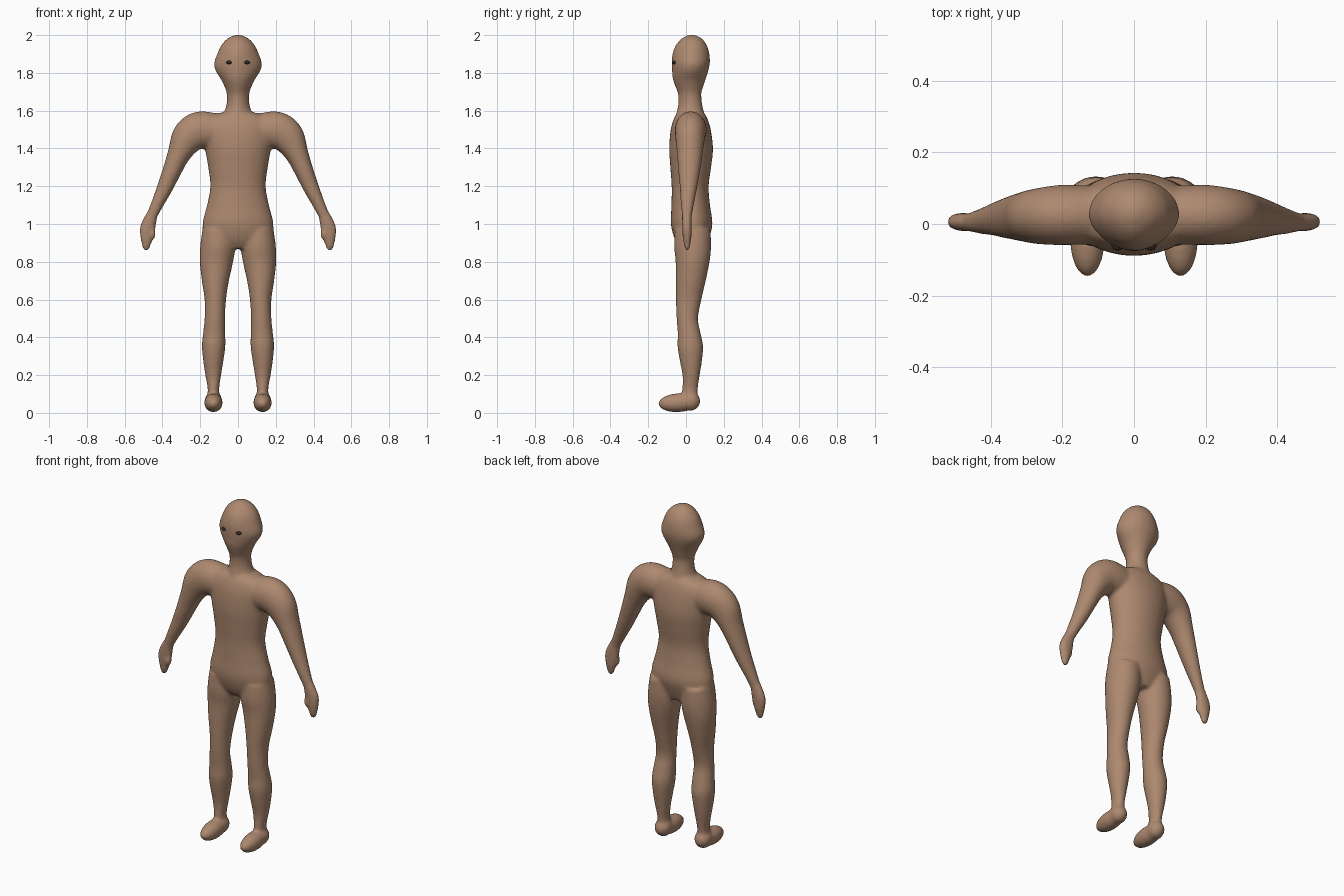
import bpy, bmesh, math
from mathutils import Vector, Matrix

cube = bpy.data.objects.get("Cube")
if cube:
    bpy.data.objects.remove(cube)


def material(name, rgb):
    m = bpy.data.materials.new(name)
    m.use_nodes = True
    m.diffuse_color = (*rgb, 1)
    m.node_tree.nodes["Principled BSDF"].inputs["Base Color"].default_value = (*rgb, 1)
    return m


skin = material("tan skin", (0.42, 0.25, 0.16))
dark = material("dark eye", (0.03, 0.022, 0.02))


def smooth_path(rows, steps=5):
    """Catmull-Rom interpolation of whole section rows."""
    p = [Vector(r) for r in rows]
    p = [p[0] * 2 - p[1]] + p + [p[-1] * 2 - p[-2]]
    out = []
    for a, b, c, d in zip(p, p[1:], p[2:], p[3:]):
        for i in range(steps):
            t = i / steps
            out.append((b * 2 + (c - a) * t + (a * 2 - b * 5 + c * 4 - d) * t * t
                        + (b * 3 - a - c * 3 + d) * t ** 3) * 0.5)
    return out + [p[-2]]


def loft(bm, rows, side=1, front=2.0, n=32):
    """Closed tube through rows of (x, y, z, width radius, depth radius)."""
    secs = smooth_path(rows)
    rings = []
    for i, s in enumerate(secs):
        t = secs[min(i + 1, len(secs) - 1)] - secs[max(i - 1, 0)]
        u = Vector((-t[2], 0, t[0])).normalized()
        ring = []
        for k in range(n):
            c, q = math.cos(k * math.tau / n), math.sin(k * math.tau / n)
            if q < 0:  # a lower power narrows the front half
                c = math.copysign(abs(c) ** (2 / front), c)
                q = -abs(q) ** (2 / front)
            v = Vector(s[:3]) + u * s[3] * c + Vector((0, s[4] * q, 0))
            ring.append(bm.verts.new((v.x * side, v.y, v.z)))
        rings.append(ring)
    faces = [bm.faces.new(rings[0]), bm.faces.new(rings[-1][::-1])]
    for a, b in zip(rings, rings[1:]):
        for k in range(n):
            j = (k + 1) % n
            faces.append(bm.faces.new((a[k], b[k], b[j], a[j])))
    bmesh.ops.recalc_face_normals(bm, faces=faces)


def ball(bm, loc, size, tilt=0.0):
    bmesh.ops.create_uvsphere(bm, u_segments=28, v_segments=16, radius=1,
                              matrix=Matrix.Translation(loc) @ Matrix.Rotation(tilt, 4, 'X')
                              @ Matrix.Diagonal((*size, 1)))


def finish(bm, name, mat):
    me = bpy.data.meshes.new(name)
    bm.to_mesh(me)
    bm.free()
    me.materials.append(mat)
    me.shade_smooth()
    ob = bpy.data.objects.new(name, me)
    bpy.context.collection.objects.link(ob)
    return ob


body = bmesh.new()

# Torso
loft(body, [(0, .035, .87, .10, .065), (0, .03, .92, .17, .09), (0, .03, 1.0, .188, .11),
            (0, .025, 1.1, .164, .102), (0, .022, 1.2, .147, .098), (0, .025, 1.3, .158, .108),
            (0, .027, 1.4, .175, .116), (0, .025, 1.5, .19, .106), (0, .025, 1.56, .165, .088),
            (0, .025, 1.59, .09, .07)])

# Neck and head
loft(body, [(0, .02, 1.54, .10, .08), (0, .022, 1.59, .074, .072), (0, .022, 1.64, .06, .063),
            (0, .019, 1.69, .06, .062), (0, .017, 1.73, .073, .075), (0, .017, 1.77, .093, .088),
            (0, .022, 1.81, .118, .096), (0, .025, 1.85, .127, .101), (0, .026, 1.9, .11, .098),
            (0, .028, 1.945, .09, .083), (0, .03, 1.982, .056, .054), (0, .03, 2.002, .015, .015)],
     front=1.7)

for side in (1, -1):
    # Shoulder and arm
    loft(body, [(.03, .025, 1.49, .094, .08), (.12, .025, 1.493, .094, .082),
                (.205, .025, 1.495, .1, .084), (.265, .022, 1.455, .09, .078),
                (.312, .02, 1.37, .062, .068), (.35, .017, 1.28, .05, .058),
                (.388, .013, 1.19, .042, .046), (.43, .007, 1.1, .033, .034),
                (.458, .005, 1.04, .029, .026)], side)
    # Hand with a small thumb
    loft(body, [(.452, .005, 1.06, .026, .026), (.466, .005, 1.02, .036, .026),
                (.48, .006, .97, .042, .025), (.484, .006, .92, .032, .022),
                (.486, .006, .88, .022, .015), (.486, .006, .857, .01, .008)], side)
    ball(body, (.453 * side, -.002, .95), (.018, .018, .035))
    # Leg
    loft(body, [(.1, .035, .97, .088, .095), (.107, .035, .88, .093, .098),
                (.115, .035, .8, .088, .09), (.12, .025, .7, .072, .08),
                (.12, .014, .6, .057, .068), (.123, .007, .5, .054, .057),
                (.126, .017, .42, .059, .061), (.129, .023, .35, .062, .068),
                (.131, .026, .27, .053, .058), (.131, .027, .2, .042, .046),
                (.13, .022, .13, .031, .041), (.13, .02, .06, .034, .04)], side)
    # Foot and heel
    ball(body, (.13 * side, -.04, .054), (.049, .108, .05), 0.06)
    ball(body, (.13 * side, .022, .062), (.047, .054, .052))

# Fuse the parts into one soft skin
ob = finish(body, "body", skin)
fuse = ob.modifiers.new("fuse", 'REMESH')
fuse.mode = 'VOXEL'
fuse.voxel_size = 0.009
fuse.use_smooth_shade = True
soft = ob.modifiers.new("soften", 'SMOOTH')
soft.factor = 0.5
soft.iterations = 8

# Eyes
for side, name in ((1, "left_eye"), (-1, "right_eye")):
    eye = bmesh.new()
    ball(eye, (.046 * side, -.058, 1.855), (.017, .016, .01))
    finish(eye, name, dark)
